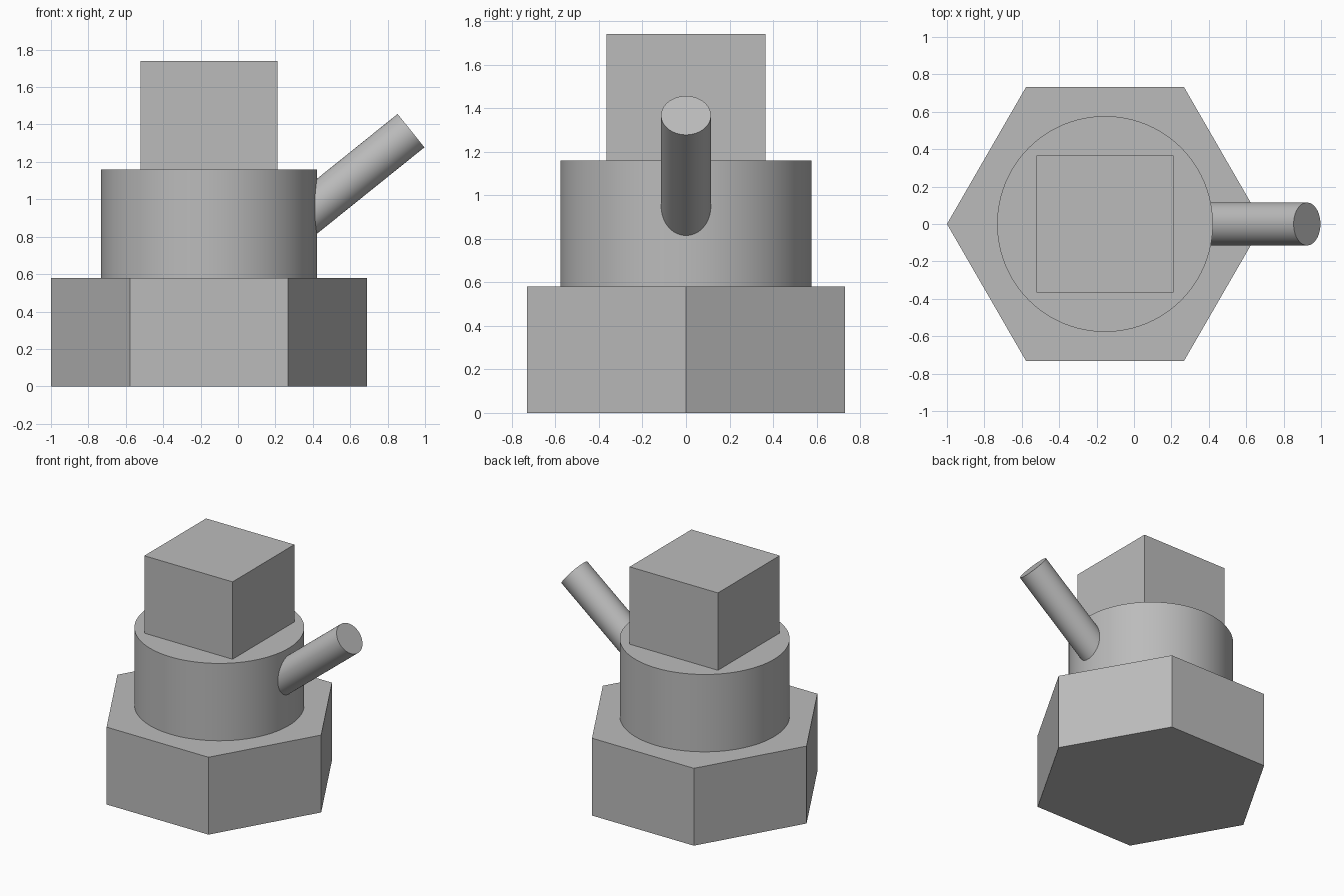
import bpy
import math
from mathutils import Vector

cube = bpy.data.objects.get("Cube")
if cube:
    bpy.data.objects.remove(cube, do_unlink=True)

CENTRE_X = -0.155  # shared axis of the stacked body
TIER = 0.58        # height of each tier

grey = bpy.data.materials.new("plain grey")
grey.use_nodes = True
colour = (0.5, 0.5, 0.5, 1)
grey.diffuse_color = colour
grey.node_tree.nodes["Principled BSDF"].inputs["Base Color"].default_value = colour


def finish(name, smooth=False):
    obj = bpy.context.object
    obj.name = name
    obj.data.materials.append(grey)
    if smooth:
        bpy.ops.object.shade_smooth_by_angle(angle=math.radians(30))
    return obj


def tier_centre(index):
    return (CENTRE_X, 0, TIER * (index + 0.5))


# Hexagonal base, with corners pointing left and right
bpy.ops.mesh.primitive_cylinder_add(
    vertices=6, radius=0.845, depth=TIER,
    location=tier_centre(0), rotation=(0, 0, math.radians(30)))
finish("hexagonal_base")

# Round collar
bpy.ops.mesh.primitive_cylinder_add(
    vertices=96, radius=0.577, depth=TIER, location=tier_centre(1))
finish("round_collar", smooth=True)

# Square head
bpy.ops.mesh.primitive_cube_add(size=1, location=tier_centre(2))
head = finish("square_head")
head.scale = (0.732, 0.732, TIER)

# Slanted handle, rooted inside the collar
tip = Vector((0.925, 0, 1.367))
slant = math.radians(38.8)
direction = Vector((math.cos(slant), 0, math.sin(slant)))
length = 0.8
bpy.ops.mesh.primitive_cylinder_add(
    vertices=64, radius=0.1145, depth=length,
    location=tip - direction * length / 2,
    rotation=(0, math.pi / 2 - slant, 0))
finish("slanted_handle", smooth=True)
